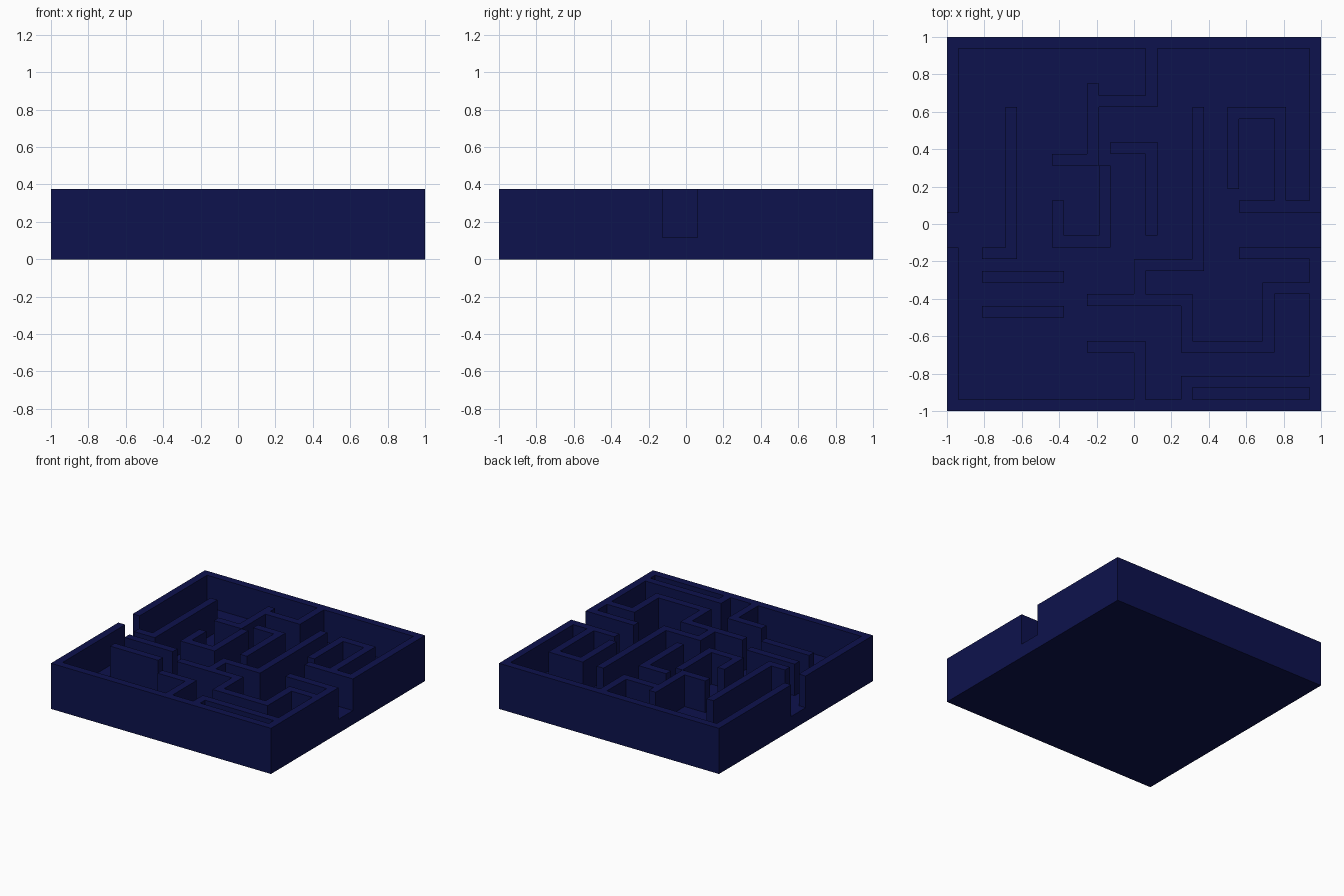
import bpy
import bmesh
from mathutils import Vector

if "Cube" in bpy.data.objects:
    bpy.data.objects.remove(bpy.data.objects["Cube"])

N = 32                 # cells per side
CELL = 2 / N           # wall thickness
FLOOR_Z = 0.115
WALL_Z = 0.375

# Wall centre paths in cell coordinates (-16..15)
PATHS = [
    # outer walls with the two openings
    [(-16, 1), (-16, 15), (15, 15), (15, 1), (9, 1)],
    [(-16, -3), (-16, -16), (15, -16), (15, -3), (9, -3)],
    # upper half
    [(1, 15), (1, 10), (-4, 10)],
    [(-4, 11), (-4, 5), (-7, 5)],
    [(-3, 4), (-3, -2), (-7, -2), (-7, 1)],
    [(-11, 9), (-11, -3), (-13, -3)],
    [(-2, 6), (1, 6), (1, -1)],
    [(8, 3), (8, 9), (12, 9), (12, 1)],
    # lower half
    [(5, 9), (5, -4), (0, -4), (0, -7)],
    [(-4, -7), (4, -7), (4, -11), (11, -11), (11, -6), (15, -6)],
    [(-13, -5), (-7, -5)],
    [(-13, -8), (-7, -8)],
    [(-4, -11), (0, -11), (0, -16)],
    [(4, -16), (4, -14), (15, -14)],
]


def wall_cells(paths):
    cells = set()
    for path in paths:
        for (x0, y0), (x1, y1) in zip(path, path[1:]):
            for x in range(min(x0, x1), max(x0, x1) + 1):
                for y in range(min(y0, y1), max(y0, y1) + 1):
                    cells.add((x, y))
    return cells


cells = wall_cells(PATHS)
bm = bmesh.new()

# Floor grid
bmesh.ops.create_grid(bm, x_segments=N, y_segments=N, size=1)
bmesh.ops.translate(bm, verts=bm.verts, vec=(0, 0, FLOOR_Z))


def cell_of(face):
    c = face.calc_center_median()
    return round(c.x / CELL - 0.5), round(c.y / CELL - 0.5)


wall_faces = [f for f in bm.faces if cell_of(f) in cells]

# Sides and underside of the base slab
rim = [e for e in bm.edges if e.is_boundary]
ret = bmesh.ops.extrude_edge_only(bm, edges=rim)
for v in ret["geom"]:
    if isinstance(v, bmesh.types.BMVert):
        v.co.z = 0
bottom_edges = [e for e in bm.edges if e.is_boundary]
bmesh.ops.contextual_create(bm, geom=bottom_edges)

# Raise the walls out of the floor
ret = bmesh.ops.extrude_face_region(bm, geom=wall_faces)
raised = [v for v in ret["geom"] if isinstance(v, bmesh.types.BMVert)]
bmesh.ops.translate(bm, verts=raised, vec=Vector((0, 0, WALL_Z - FLOOR_Z)))
leftover = [f for f in wall_faces if f.is_valid]
if leftover:
    bmesh.ops.delete(bm, geom=leftover, context='FACES_ONLY')
bmesh.ops.recalc_face_normals(bm, faces=bm.faces)

mesh = bpy.data.meshes.new("maze_tray")
bm.to_mesh(mesh)
bm.free()
maze = bpy.data.objects.new("maze_tray", mesh)
bpy.context.collection.objects.link(maze)

# Navy colour
navy = bpy.data.materials.new("navy")
navy.diffuse_color = (0.004, 0.006, 0.075, 1)
navy.use_nodes = True
navy.node_tree.nodes["Principled BSDF"].inputs["Base Color"].default_value = navy.diffuse_color
mesh.materials.append(navy)
